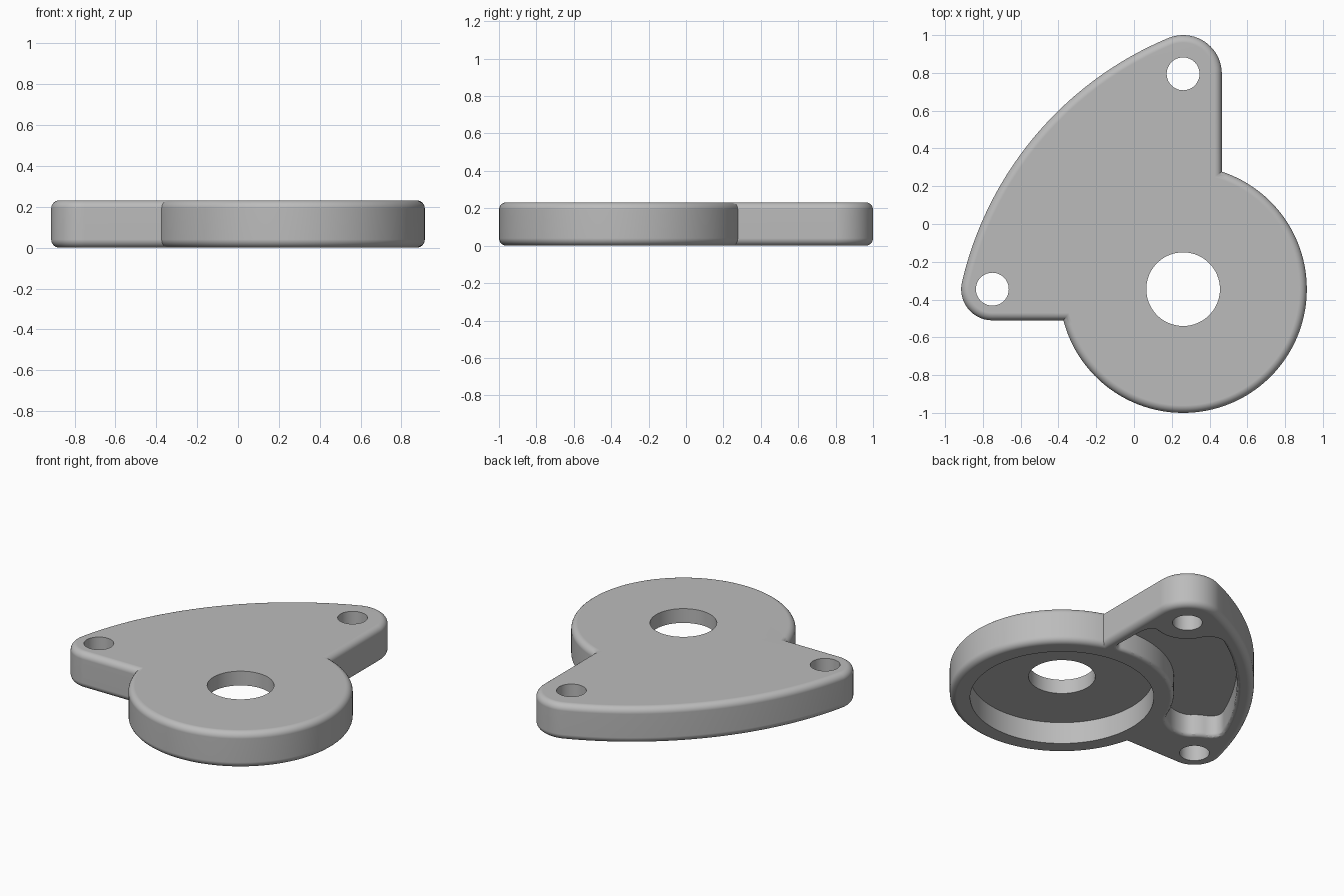
import bpy, bmesh, math
from mathutils import Vector

if "Cube" in bpy.data.objects:
    bpy.data.objects.remove(bpy.data.objects["Cube"])

HEIGHT, FILLET, FLOOR = 0.232, 0.04, 0.14
HUB, HUB_R = Vector((0.26, -0.345)), 0.655
EAR_A, EAR_A_R = Vector((0.26, 0.795)), 0.205
EAR_B, EAR_B_R = Vector((-0.75, -0.345)), 0.165
RIM_R = 1.855

grey = bpy.data.materials.new("plain grey")
grey.diffuse_color = (0.5, 0.5, 0.5, 1)
grey.use_nodes = True
grey.node_tree.nodes["Principled BSDF"].inputs["Base Color"].default_value = grey.diffuse_color


def arc(c, r, a0, a1, n):
    """Points on an arc, angles in degrees."""
    angles = [math.radians(a0 + (a1 - a0) * i / n) for i in range(n + 1)]
    return [c + Vector((math.cos(a), math.sin(a))) * r for a in angles]


def inset(pts, d):
    """Mitred inward offset of a counter-clockwise loop."""
    out = []
    for i, p in enumerate(pts):
        e0 = (p - pts[i - 1]).normalized()
        e1 = (pts[(i + 1) % len(pts)] - p).normalized()
        n0, n1 = Vector((-e0.y, e0.x)), Vector((-e1.y, e1.x))
        out.append(p + (n0 + n1) * d / (1 + n0.dot(n1)))
    return out


def loft(name, pts, levels):
    """Solid made from one outline, given (inset, z) levels from bottom to top."""
    bm = bmesh.new()
    rings = [[bm.verts.new((p.x, p.y, z)) for p in inset(pts, d)] for d, z in levels]
    n = len(pts)
    for lo, hi in zip(rings, rings[1:]):
        for i in range(n):
            j = (i + 1) % n
            bm.faces.new((lo[i], lo[j], hi[j], hi[i]))
    bm.faces.new(rings[0][::-1])
    bm.faces.new(rings[-1])
    me = bpy.data.meshes.new(name)
    bm.to_mesh(me)
    bm.free()
    me.materials.append(grey)
    ob = bpy.data.objects.new(name, me)
    bpy.context.collection.objects.link(ob)
    return ob


def angle_from(c, p):
    return math.degrees(math.atan2(p.y - c.y, p.x - c.x))


# Centre of the long rim arc, tangent to both ears
d_a, d_b = RIM_R - EAR_A_R, RIM_R - EAR_B_R
axis = EAR_B - EAR_A
dist = axis.length
along = (d_a ** 2 - d_b ** 2 + dist ** 2) / (2 * dist)
axis.normalize()
side = Vector((-axis.y, axis.x))
RIM = EAR_A + axis * along + side * math.sqrt(d_a ** 2 - along ** 2)
rim_a, rim_b = angle_from(RIM, EAR_A), angle_from(RIM, EAR_B)

# Plate outline: hub, upper ear, long rim, left ear
hub_start = 180 + math.degrees(math.asin(EAR_B_R / HUB_R))
hub_end = 360 + math.degrees(math.acos(EAR_A_R / HUB_R))
outline = (arc(HUB, HUB_R, hub_start, hub_end, 96)
           + arc(EAR_A, EAR_A_R, 0, rim_a, 20)
           + arc(RIM, RIM_R, rim_a, rim_b, 48)[1:]
           + arc(EAR_B, EAR_B_R, rim_b, 270, 20)[1:])

# Plate with rounded top and bottom edges
steps = [math.radians(90 * i / 6) for i in range(7)]
bottom = [(FILLET * (1 - math.sin(a)), FILLET * (1 - math.cos(a))) for a in steps]
plate = loft("mounting_plate", outline,
             bottom + [(d, HEIGHT - z) for d, z in reversed(bottom)])

# Pocket outline: hub wall, left ear boss, rim wall, upper ear boss
pocket = (arc(HUB, 0.655, 78, 163, 11)
          + [Vector((-0.47, -0.22))]
          + arc(EAR_B, 0.21, 35, 78, 2)
          + arc(RIM, RIM_R - 0.1, 158.5, 121.5, 12)
          + arc(EAR_A, 0.21, 196, 300, 5)
          + [Vector((0.39, 0.53)), Vector((0.39, 0.42))])
for _ in range(3):  # round the corners
    nxt = pocket[1:] + pocket[:1]
    pocket = [q for a, b in zip(pocket, nxt) for q in (a.lerp(b, 0.25), a.lerp(b, 0.75))]
pocket.reverse()

# Cutters: softly lipped pocket, hub recess, bore, ear holes
LIP = 0.025
lip = [(-LIP * (1 - math.sin(a)), LIP * (1 - math.cos(a))) for a in steps[::2]]
cutters = [
    loft("pocket_cutter", pocket, [(-LIP, -0.05)] + lip + [(0, FLOOR)]),
    loft("recess_cutter", arc(HUB, 0.536, 0, 357, 119), [(0, -0.05), (0, FLOOR)]),
    loft("bore_cutter", arc(HUB, 0.195, 0, 354, 59), [(0, -0.1), (0, 0.4)]),
]
for c in (EAR_A, EAR_B):
    cutters.append(loft("hole_cutter", arc(c, 0.087, 0, 352.5, 47), [(0, -0.1), (0, 0.4)]))

bpy.context.view_layer.objects.active = plate
plate.select_set(True)
for cutter in cutters:
    mod = plate.modifiers.new("cut", 'BOOLEAN')
    mod.operation, mod.solver, mod.object = 'DIFFERENCE', 'EXACT', cutter
    bpy.ops.object.modifier_apply(modifier=mod.name)
    bpy.data.objects.remove(cutter)

# Smooth edges, flat main faces
bpy.ops.object.shade_smooth_by_angle(angle=math.radians(30))
weighted = plate.modifiers.new("flat_faces", 'WEIGHTED_NORMAL')
weighted.keep_sharp = True
